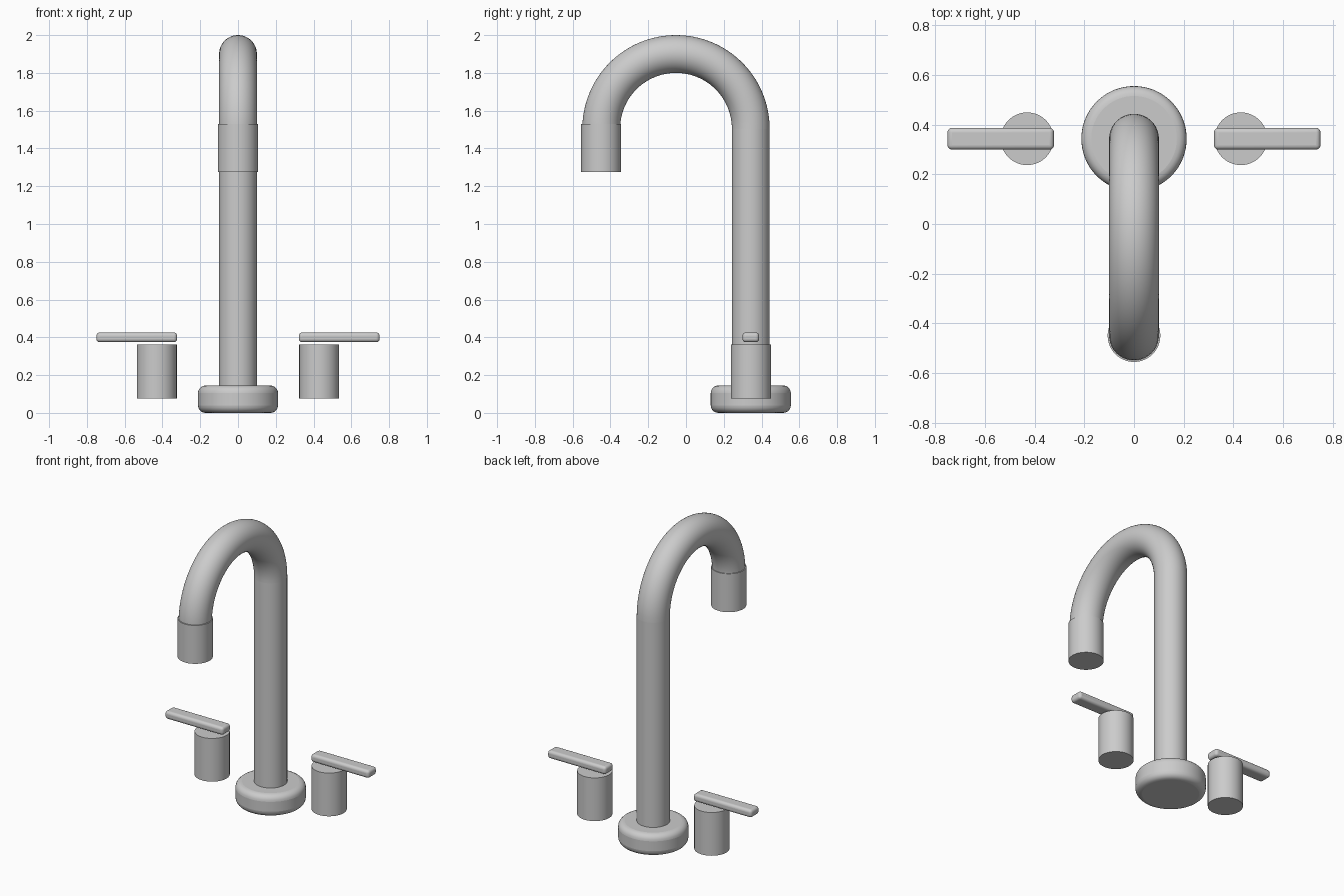
import bpy, bmesh, math
from mathutils import Matrix

if "Cube" in bpy.data.objects:
    bpy.data.objects.remove(bpy.data.objects["Cube"])

STEM_Y, NOZZLE_Y = 0.343, -0.449
BEND_Y = (STEM_Y + NOZZLE_Y) / 2
BEND_Z, PIPE_R = 1.504, 0.1


def finish(obj, name, bevel=0.0):
    obj.name = name
    if bevel:
        mod = obj.modifiers.new("rounding", 'BEVEL')
        mod.width, mod.segments = bevel, 5
        mod.limit_method, mod.angle_limit = 'ANGLE', math.radians(40)
    bpy.ops.object.select_all(action='DESELECT')
    obj.select_set(True)
    bpy.context.view_layer.objects.active = obj
    bpy.ops.object.shade_smooth_by_angle(angle=math.radians(35))
    return obj


def cylinder(name, x, y, z0, z1, r, bevel=0.0):
    bpy.ops.mesh.primitive_cylinder_add(vertices=64, radius=r, depth=z1 - z0,
                                        location=(x, y, (z0 + z1) / 2))
    return finish(bpy.context.object, name, bevel)


def box(name, x, y, z, sx, sy, sz, bevel):
    bpy.ops.mesh.primitive_cube_add(size=1, location=(x, y, z))
    obj = bpy.context.object
    obj.scale = (sx, sy, sz)
    bpy.ops.object.transform_apply(location=False, rotation=False, scale=True)
    return finish(obj, name, bevel)


# Spout: round base, upright pipe and end sleeve
cylinder("spout_base", 0, STEM_Y, 0, 0.145, 0.212, 0.04)
cylinder("spout_stem", 0, STEM_Y, 0.14, BEND_Z, PIPE_R)
cylinder("spout_nozzle", 0, NOZZLE_Y, 1.275, 1.53, 0.106)

# Gooseneck: a circle spun through a half turn
bm = bmesh.new()
ring = bmesh.ops.create_circle(bm, segments=64, radius=PIPE_R,
                               matrix=Matrix.Translation((0, STEM_Y, BEND_Z)))
edges = list({e for v in ring["verts"] for e in v.link_edges})
bmesh.ops.spin(bm, geom=ring["verts"] + edges, cent=(0, BEND_Y, BEND_Z),
               axis=(1, 0, 0), angle=math.pi, steps=48)
bmesh.ops.recalc_face_normals(bm, faces=bm.faces)
mesh = bpy.data.meshes.new("spout_bend")
bm.to_mesh(mesh)
bm.free()
bend = bpy.data.objects.new("spout_bend", mesh)
bpy.context.collection.objects.link(bend)
finish(bend, "spout_bend")

# Pair of valves, each with a flat lever pointing outward
for side, s in (("left", -1), ("right", 1)):
    cylinder(f"{side}_valve_body", s * 0.43, STEM_Y, 0.075, 0.362, 0.106)
    box(f"{side}_lever", s * 0.536, STEM_Y, 0.4, 0.428, 0.088, 0.052, 0.018)
